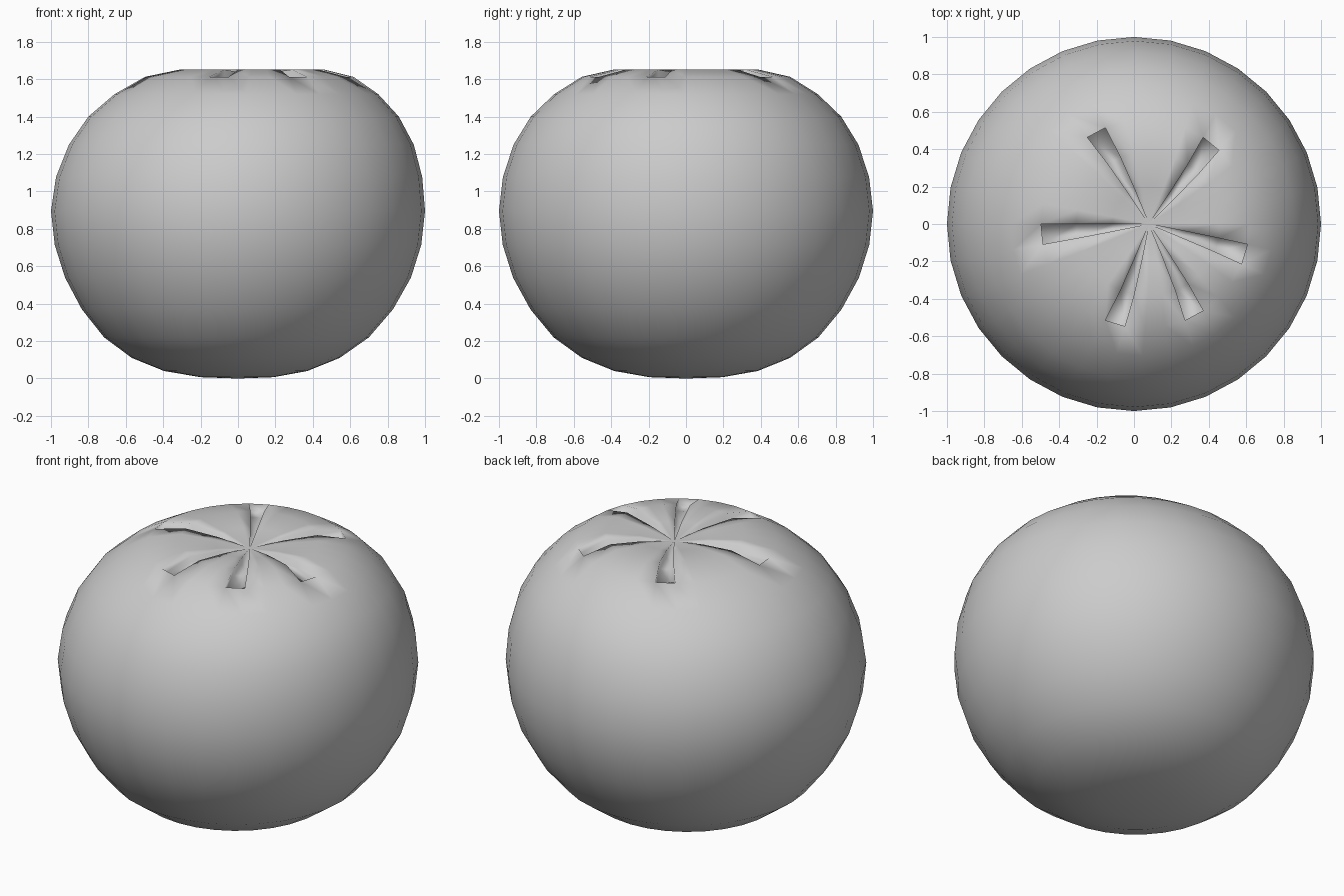
import bpy, bmesh, math

if "Cube" in bpy.data.objects:
    bpy.data.objects.remove(bpy.data.objects["Cube"])

SIDES = 32
DEPTH = 0.04
GROOVES = {4, 10, 16, 22, 26, 30}   # sectors pressed in as the leaf star

# rings from top to bottom: radius, height, sideways lean
RINGS = [(0.195, 1.637, 0.08), (0.385, 1.652, 0.075), (0.557, 1.613, 0.06),
         (0.705, 1.52, 0.045), (0.83, 1.40, 0.03), (0.922, 1.25, 0.018),
         (0.979, 1.077, 0.006), (1.0, 0.895, 0.0), (0.98, 0.715, 0.0),
         (0.925, 0.54, 0.0), (0.832, 0.37, -0.003), (0.708, 0.22, -0.008),
         (0.556, 0.11, -0.012), (0.383, 0.04, -0.012), (0.195, 0.007, -0.005)]

bm = bmesh.new()


def ring_point(ring, k, drop=0.0):
    r, z, lean = ring
    a = 2 * math.pi * k / SIDES
    return bm.verts.new((lean + r * math.cos(a), r * math.sin(a), z - drop))


rings = [[ring_point(ring, k) for k in range(SIDES)] for ring in RINGS]
top = bm.verts.new((0.08, 0, 1.605))
bottom = bm.verts.new((0, 0, 0))


def strip(left, right):
    """Faces between two lines of points that both start at the top pole."""
    bm.faces.new((top, left[0], right[0]))
    for i in range(len(left) - 1):
        bm.faces.new((left[i], left[i + 1], right[i + 1], right[i]))


for k in range(SIDES):
    n = (k + 1) % SIDES
    left = [r[k] for r in rings]
    right = [r[n] for r in rings]
    if k in GROOVES:
        # sunken floor, side walls and end wall
        fl = [ring_point(RINGS[i], k, DEPTH) for i in range(3)]
        fr = [ring_point(RINGS[i], k + 1, DEPTH) for i in range(3)]
        strip(fl, fr)
        strip(left[:3], fl)
        strip(fr, right[:3])
        bm.faces.new((fl[2], left[2], right[2], fr[2]))
    else:
        strip(left[:3], right[:3])
    # rest of the body down to the bottom pole
    for i in range(2, len(RINGS) - 1):
        bm.faces.new((left[i], left[i + 1], right[i + 1], right[i]))
    bm.faces.new((left[-1], bottom, right[-1]))

for f in bm.faces:
    f.smooth = True

mesh = bpy.data.meshes.new("fruit_body")
bm.to_mesh(mesh)
bm.free()
bpy.context.collection.objects.link(bpy.data.objects.new("fruit_body", mesh))
